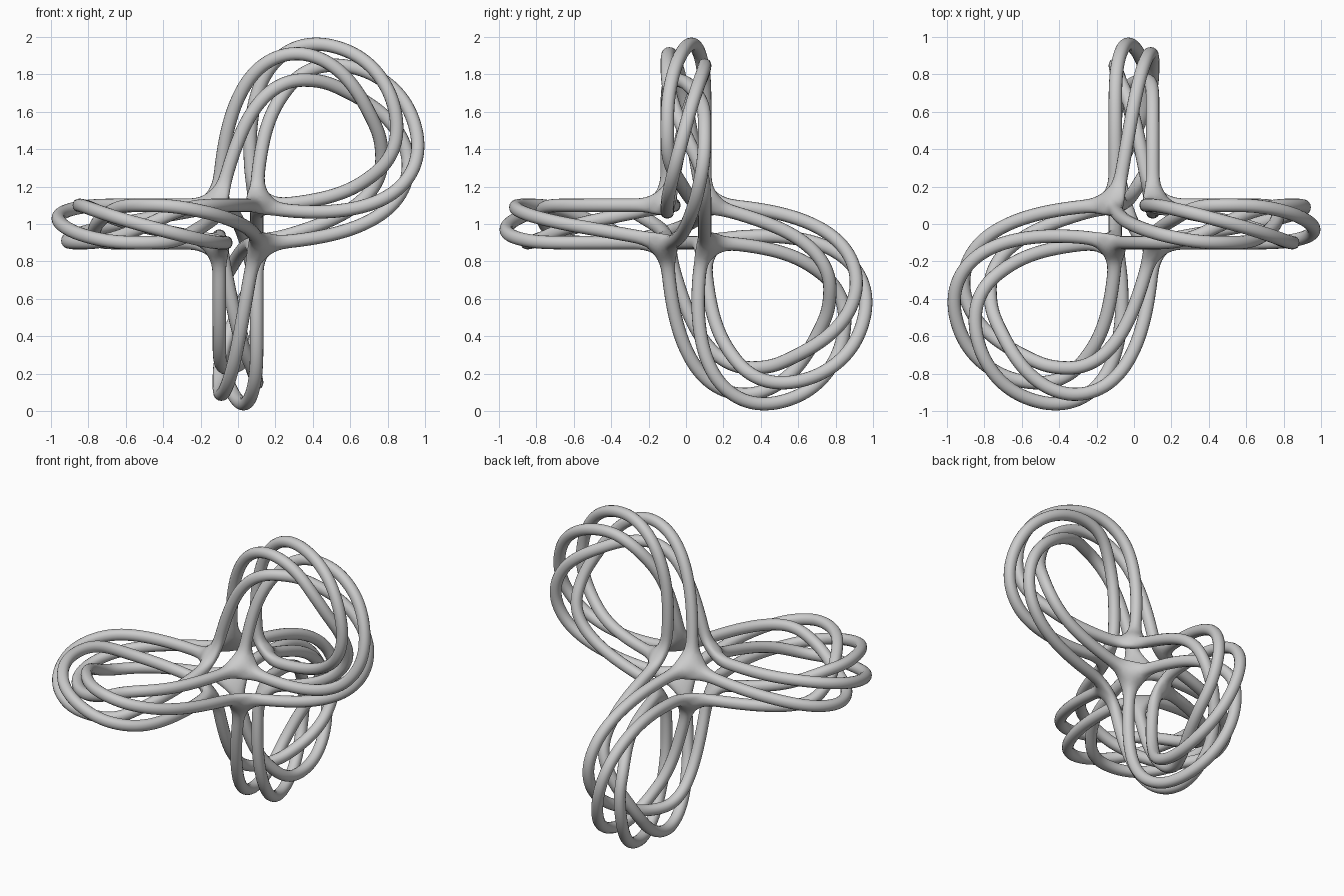
import bpy, bmesh
from math import cos, sin, pi
from mathutils import Vector

if "Cube" in bpy.data.objects:
    bpy.data.objects.remove(bpy.data.objects["Cube"])

B = 0.10      # half size of the hollow central cube
PULL = 5.35   # how far each handle loops out
HALF = 0.039  # half width of the square strand cage
N = 24
ENDS = 0.02   # where strands leave the corner hubs

SQUARE = [(-1, -1), (1, -1), (1, 1), (-1, 1)]
TIMES = [ENDS] + [i / N for i in range(1, N)] + [1 - ENDS]


def turn(v, times):
    """Three-fold turn that carries one handle onto the next."""
    for _ in range(times):
        v = Vector((-v.y, v.z, -v.x))
    return v


def strand_point(t, k):
    """Point on strand k of the handle from the +x face to the +z face."""
    h01 = 3 * t**2 - 2 * t**3
    x = B * (1 - h01) + PULL * t * (1 - t)**2
    z = B * h01 + PULL * t**2 * (1 - t)
    dh = 6 * t - 6 * t**2
    tx = -B * dh + PULL * (1 - 4 * t + 3 * t**2)
    tz = B * dh + PULL * (2 * t - 3 * t**2)
    tangent = Vector((tx, 0, tz)).normalized()
    outward = Vector((tangent.z, 0, -tangent.x))
    # one full twist; square section at the ends, nearly round in between
    a = pi / 4 + k * pi / 2 + 2 * pi * t
    e = min(t, 1 - t)
    r = min(B / max(abs(cos(a)), abs(sin(a))), max(0.108, 0.1415 - 0.55 * e))
    return Vector((x, 0, z)) + r * (outward * cos(a) + Vector((0, 1, 0)) * sin(a))


bm = bmesh.new()
hubs = {}

# Three handles of four twisted strands each
for handle in range(3):
    for k in range(4):
        pts = [strand_point(t, k) for t in TIMES]
        rings = []
        for i, p in enumerate(pts):
            if i == 0:
                tan = Vector((1, 0, 0))
            elif i == len(pts) - 1:
                tan = Vector((0, 0, -1))
            else:
                tan = ((pts[i + 1] - p).normalized() + (p - pts[i - 1]).normalized()).normalized()
            u = Vector((0, 1, 0))
            u = (u - tan * u.dot(tan)).normalized()
            v = tan.cross(u)
            rings.append([bm.verts.new(turn(p + HALF * (u * a + v * b), handle))
                          for a, b in SQUARE])
        for r0, r1 in zip(rings, rings[1:]):
            for j in range(4):
                bm.faces.new((r0[j], r0[(j + 1) % 4], r1[(j + 1) % 4], r1[j]))
        for t, ring in ((0, rings[0]), (1, rings[-1])):
            c = turn(strand_point(t, k), handle)
            hubs.setdefault((c.x > 0, c.y > 0, c.z > 0), []).append(ring)

# Webbed hubs where three strands meet at each cube corner
for rings in hubs.values():
    bmesh.ops.convex_hull(bm, input=[v for r in rings for v in r])
    caps = set()
    for r in rings:
        rs = set(r)
        for v in r:
            caps.update(f for f in v.link_faces if set(f.verts) <= rs)
    bmesh.ops.delete(bm, geom=list(caps), context='FACES')

bmesh.ops.recalc_face_normals(bm, faces=bm.faces[:])
bmesh.ops.translate(bm, verts=bm.verts[:], vec=(0, 0, 1))
for f in bm.faces:
    f.smooth = True

mesh = bpy.data.meshes.new("twisted_handles")
bm.to_mesh(mesh)
bm.free()
obj = bpy.data.objects.new("twisted_handles", mesh)
bpy.context.collection.objects.link(obj)
sub = obj.modifiers.new("rounding", 'SUBSURF')
sub.levels = sub.render_levels = 2
